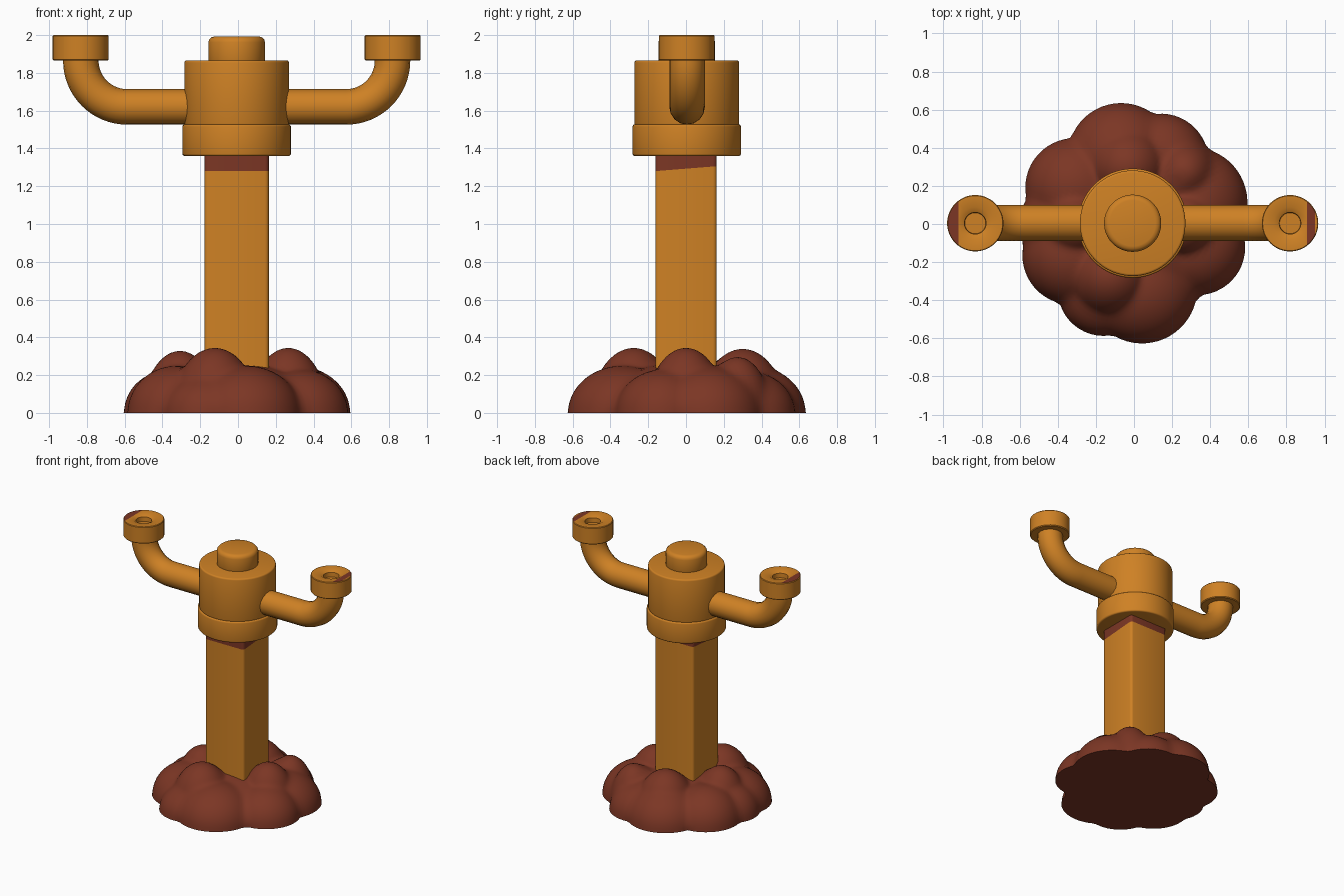
import bpy, bmesh
from math import sin, cos, pi, radians, sqrt
from mathutils import Vector

cube = bpy.data.objects.get("Cube")
if cube:
    bpy.data.objects.remove(cube)


def material(name, rgb):
    m = bpy.data.materials.new(name)
    m.use_nodes = True
    m.diffuse_color = (*rgb, 1)
    m.node_tree.nodes["Principled BSDF"].inputs["Base Color"].default_value = (*rgb, 1)
    return m


ORANGE = material("orange", (0.62, 0.22, 0.018))
BROWN = material("red brown", (0.20, 0.037, 0.018))
CX, CY = -0.007, 0.004


def finish(name, bm, mats, angle=35):
    bmesh.ops.recalc_face_normals(bm, faces=bm.faces)
    mesh = bpy.data.meshes.new(name)
    bm.to_mesh(mesh)
    bm.free()
    for m in mats:
        mesh.materials.append(m)
    ob = bpy.data.objects.new(name, mesh)
    bpy.context.collection.objects.link(ob)
    smooth(ob, angle)
    return ob


def smooth(ob, angle):
    bpy.ops.object.select_all(action='DESELECT')
    ob.select_set(True)
    bpy.context.view_layer.objects.active = ob
    bpy.ops.object.shade_smooth_by_angle(angle=radians(angle))


def lathe(profile, x, y, steps=64):
    """Turn a (radius, height) profile about a vertical axis."""
    bm = bmesh.new()
    verts = [bm.verts.new((r, 0, z)) for r, z in profile]
    edges = [bm.edges.new(pair) for pair in zip(verts, verts[1:])]
    bmesh.ops.spin(bm, geom=verts + edges, axis=(0, 0, 1), cent=(0, 0, 0),
                   angle=2 * pi, steps=steps, use_duplicate=False)
    bmesh.ops.remove_doubles(bm, verts=bm.verts, dist=0.0005)
    bmesh.ops.translate(bm, verts=bm.verts, vec=(x, y, 0))
    return bm


def disc(r, z0, z1, b):
    """Profile of a cylinder with a rounded upper and lower edge."""
    low = [(r - b + b * sin(a), z0 + b - b * cos(a)) for a in (0, pi / 6, pi / 3, pi / 2)]
    high = [(r - b + b * cos(a), z1 - b + b * sin(a)) for a in (0, pi / 6, pi / 3, pi / 2)]
    return [(0, z0)] + low + high + [(0, z1)]


def cut(bm, co, no):
    bmesh.ops.bisect_plane(bm, geom=bm.verts[:] + bm.edges[:] + bm.faces[:],
                           plane_co=co, plane_no=no)


# Lumpy mound: outermost surface of overlapping half ellipsoids
# (angle, distance from centre, radius, height)
LUMPS = [(0, 0, 0.52, 0.265),
         (100, 0.36, 0.28, 0.25), (66, 0.36, 0.25, 0.22), (20, 0.33, 0.29, 0.25),
         (-20, 0.36, 0.25, 0.23), (-82, 0.34, 0.29, 0.25), (-114, 0.38, 0.24, 0.2),
         (-153, 0.36, 0.26, 0.25), (180, 0.38, 0.22, 0.22), (148, 0.36, 0.26, 0.25),
         (-113, 0.3, 0.23, 0.345), (0, 0.27, 0.21, 0.345),
         (95, 0.3, 0.23, 0.34), (180, 0.3, 0.2, 0.33), (45, 0.38, 0.18, 0.3)]


def reach(d):
    best = 0
    for ang, dist, rad, height in LUMPS:
        s = Vector((1 / rad, 1 / rad, 1 / height))
        c = Vector((dist * cos(radians(ang)), dist * sin(radians(ang)), 0)) * s
        e = d * s
        b = e.dot(c)
        disc_ = b * b - e.dot(e) * (c.dot(c) - 1)
        if disc_ > 0:
            best = max(best, (b + sqrt(disc_)) / e.dot(e))
    return best


bm = bmesh.new()
SEG, RINGS = 120, 36
rings = []
for i in range(RINGS):
    el = pi / 2 * i / RINGS
    ring = []
    for j in range(SEG):
        az = 2 * pi * j / SEG
        d = Vector((cos(el) * cos(az), cos(el) * sin(az), sin(el)))
        ring.append(bm.verts.new(d * reach(d)))
    rings.append(ring)
for lo, hi in zip(rings, rings[1:]):
    for j in range(SEG):
        k = (j + 1) % SEG
        bm.faces.new((lo[j], lo[k], hi[k], hi[j]))
bm.faces.new(rings[-1])
for v in bm.verts:
    v.co.x -= 0.005
for _ in range(2):
    bmesh.ops.smooth_vert(bm, verts=[v for r in rings[1:] for v in r], factor=0.5,
                          use_axis_x=True, use_axis_y=True, use_axis_z=True)
bm.faces.new(rings[0])
finish("dirt_mound", bm, [BROWN], 50)

# Square post with rounded corners and a stained band under the collar
bm = bmesh.new()
bmesh.ops.create_cube(bm, size=1)
bmesh.ops.scale(bm, verts=bm.verts, vec=(0.34, 0.325, 1.38))
bmesh.ops.translate(bm, verts=bm.verts, vec=(CX, 0, 0.71))
upright = [e for e in bm.edges if abs(e.verts[0].co.z - e.verts[1].co.z) > 1]
bmesh.ops.bevel(bm, geom=upright, offset=0.02, segments=3, profile=0.5, affect='EDGES')
cut(bm, (0, 0, 1.293), (0, -0.08, 1))
for f in bm.faces:
    f.material_index = int(f.calc_center_median().z > 1.28)
finish("post", bm, [ORANGE, BROWN])

# Collar, drum and top knob
finish("collar", lathe(disc(0.287, 1.36, 1.527, 0.012), CX, CY), [ORANGE])
finish("drum", lathe(disc(0.277, 1.52, 1.866, 0.012), CX, CY), [ORANGE])
finish("top_knob", lathe(disc(0.15, 1.84, 1.992, 0.03), CX, CY), [ORANGE])

# Bent arms and hollow cups, one on each side
BEND, TURN_X, TOP = 0.245, 0.58, 1.865
for side, label in ((1, "left"), (-1, "right")):
    path = [(0.1, TOP - BEND), (0.3, TOP - BEND)]
    for i in range(17):
        a = pi / 2 * i / 16
        path.append((TURN_X + BEND * sin(a), TOP - BEND * cos(a)))
    path.append((TURN_X + BEND, TOP + 0.03))
    curve = bpy.data.curves.new(label + "_arm", 'CURVE')
    curve.dimensions = '3D'
    curve.bevel_depth = 0.094
    curve.bevel_resolution = 6
    curve.use_fill_caps = True
    spline = curve.splines.new('POLY')
    spline.points.add(len(path) - 1)
    for p, (x, z) in zip(spline.points, path):
        p.co = (side * x + CX, CY + 0.002, z, 1)
    curve.materials.append(ORANGE)
    arm = bpy.data.objects.new(label + "_arm", curve)
    bpy.context.collection.objects.link(arm)
    bpy.ops.object.select_all(action='DESELECT')
    arm.select_set(True)
    bpy.context.view_layer.objects.active = arm
    bpy.ops.object.convert(target='MESH')
    smooth(bpy.context.object, 40)

    # Cup with a funnel-shaped socket and a stained outer edge on its rim
    cx = side * 0.826 + CX
    profile = [(0, TOP), (0.142, TOP), (0.148, TOP + 0.006), (0.148, 1.995), (0.144, 2.0),
               (0.085, 2.0), (0.057, 1.985), (0.055, 1.95), (0, 1.95)]
    bm = lathe(profile, cx, CY, 48)
    cut(bm, (cx + side * 0.088, 0, 0), (1, 0, 0))
    if side > 0:
        cut(bm, (cx + 0.132, 0, 0), (1, 0, 0))
    for f in bm.faces:
        c = f.calc_center_median()
        out = side * (c.x - cx)
        limit = 0.132 if side > 0 else 1
        f.material_index = int(c.z > 1.999 and 0.088 < out < limit)
    finish(label + "_cup", bm, [ORANGE, BROWN])
